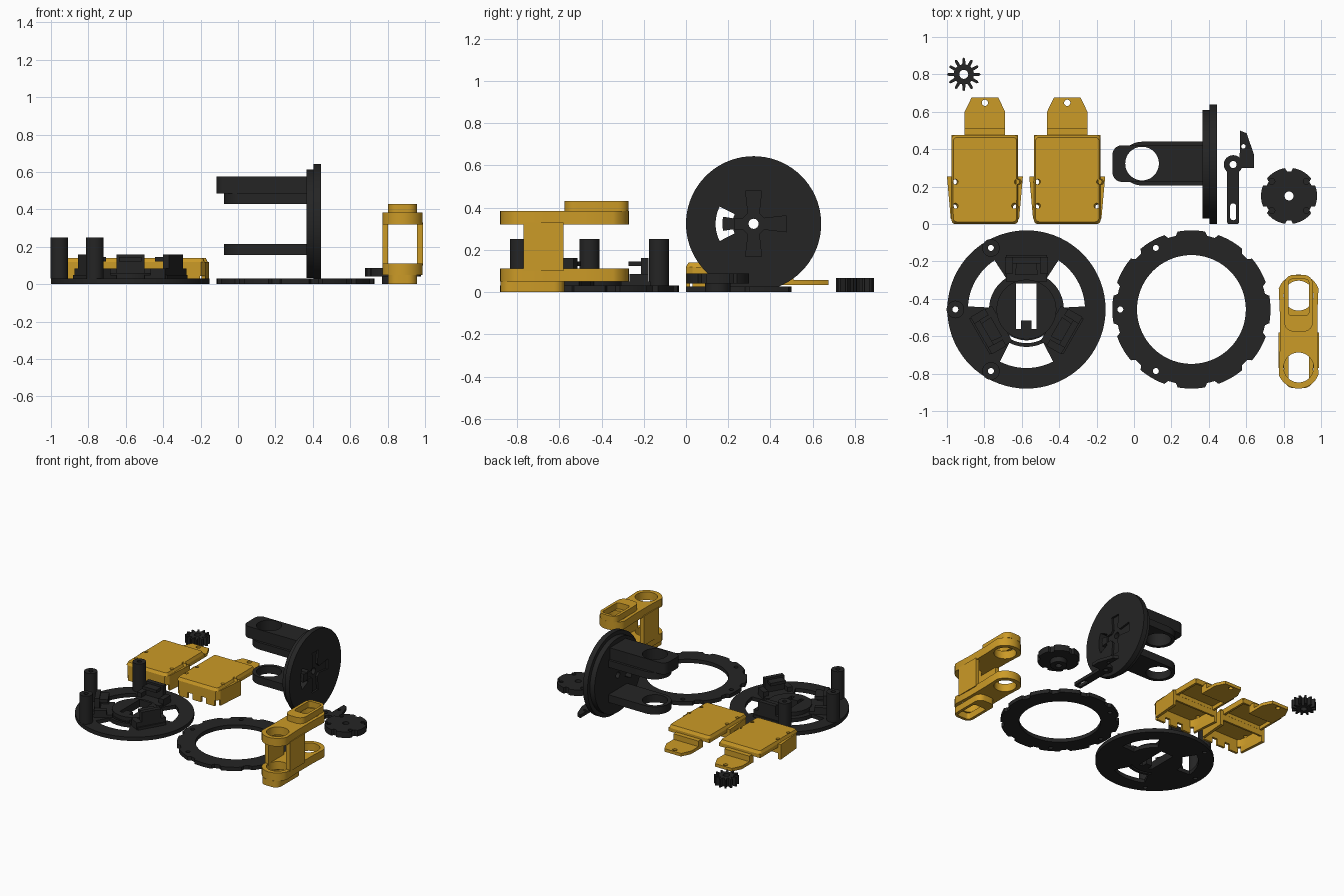
import bpy, bmesh, math
from mathutils import Matrix, Vector

if "Cube" in bpy.data.objects:
    bpy.data.objects.remove(bpy.data.objects["Cube"])

def material(name, rgb):
    m = bpy.data.materials.new(name)
    m.diffuse_color = (*rgb, 1)
    m.use_nodes = True
    m.node_tree.nodes["Principled BSDF"].inputs["Base Color"].default_value = m.diffuse_color
    return m

BLACK = material("black plastic", (0.018, 0.018, 0.018))
GOLD = material("gold plastic", (0.60, 0.325, 0.02))
AXIS_X = Matrix(((0, 0, 1, 0), (1, 0, 0, 0), (0, 1, 0, 0), (0, 0, 0, 1)))

# ---- outline helpers ----
def polar(r, deg, c=(0, 0)):
    a = math.radians(deg)
    return (c[0] + r * math.cos(a), c[1] + r * math.sin(a))

def arc(r, a0, a1, c=(0, 0), n=12):
    return [polar(r, a0 + (a1 - a0) * i / n, c) for i in range(n + 1)]

def circle(r, c=(0, 0), n=48):
    return [polar(r, 360 * i / n, c) for i in range(n)]

def rect(x0, y0, x1, y1):
    return [(x0, y0), (x1, y0), (x1, y1), (x0, y1)]

def rounded(x0, y0, x1, y1, r):
    return (arc(r, 180, 270, (x0 + r, y0 + r), 6) + arc(r, 270, 360, (x1 - r, y0 + r), 6)
            + arc(r, 0, 90, (x1 - r, y1 - r), 6) + arc(r, 90, 180, (x0 + r, y1 - r), 6))

def sector(r0, r1, mid, half):
    return arc(r1, mid - half, mid + half) + arc(r0, mid + half, mid - half)

def mirror(half):
    return half + [(-x, y) for x, y in reversed(half)]

def plate(name, loops, z0, z1, mat, loc=(0, 0, 0), rot=None, top=1.0, pivot=(0, 0)):
    """Extrude an outline with holes from z0 to z1; top scales the upper face."""
    cu = bpy.data.curves.new(name, 'CURVE')
    cu.dimensions, cu.fill_mode, cu.extrude = '2D', 'BOTH', (z1 - z0) / 2
    for loop in loops:
        s = cu.splines.new('POLY')
        s.points.add(len(loop) - 1)
        for p, (x, y) in zip(s.points, loop):
            p.co = (x, y, 0, 1)
        s.use_cyclic_u = True
    tmp = bpy.data.objects.new(name + "_tmp", cu)
    bpy.context.collection.objects.link(tmp)
    deps = bpy.context.evaluated_depsgraph_get()
    me = bpy.data.meshes.new_from_object(tmp.evaluated_get(deps))
    bpy.data.objects.remove(tmp)
    bm = bmesh.new()
    bm.from_mesh(me)
    bmesh.ops.remove_doubles(bm, verts=bm.verts, dist=1e-5)
    for v in bm.verts:
        if v.co.z > 0 and top != 1.0:
            v.co.x = pivot[0] + (v.co.x - pivot[0]) * top
            v.co.y = pivot[1] + (v.co.y - pivot[1]) * top
        v.co.z += (z0 + z1) / 2
    bmesh.ops.recalc_face_normals(bm, faces=bm.faces)
    bm.transform(Matrix.Translation(Vector(loc)) @ (rot or Matrix()))
    bm.to_mesh(me)
    bm.free()
    me.name = name
    me.materials.clear()
    me.materials.append(mat)
    ob = bpy.data.objects.new(name, me)
    bpy.context.collection.objects.link(ob)
    bpy.ops.object.select_all(action='DESELECT')
    ob.select_set(True)
    bpy.context.view_layer.objects.active = ob
    bpy.ops.object.shade_smooth_by_angle(angle=math.radians(30))
    return ob

# ---- pinion gear ----
teeth = []
for i in range(12):
    a = i * 30
    teeth += [polar(0.054, a - 9), polar(0.084, a - 5), polar(0.09, a), polar(0.084, a + 5), polar(0.054, a + 9)]
plate("pinion_gear", [teeth, circle(0.024, n=24)], 0, 0.066, BLACK, (-0.91, 0.80, 0))

# ---- two gold covers ----
def cover(x):
    loc = (x, 0, 0)
    holes = [circle(0.015, c, 16) for c in ((-0.165, 0.225), (-0.165, 0.09), (0.18, 0.225), (0.165, 0.09))]
    outer = mirror([(0.16, 0), (0.183, 0.03), (0.203, 0.255)])
    inner = mirror([(0.148, 0.018), (0.163, 0.04), (0.172, 0.09), (0.178, 0.24)])
    roof = rounded(-0.178, 0, 0.178, 0.475, 0.02)
    plate("cover_roof", [roof] + holes, 0.118, 0.14, GOLD, loc, top=0.95, pivot=(0, 0.235))
    plate("cover_shoulder", [mirror([(0.16, 0), (0.183, 0.03), (0.203, 0.255), (0.18, 0.255)])] + holes,
          0.105, 0.118, GOLD, loc)
    plate("cover_back_rim", [rect(-0.178, 0.255, 0.178, 0.475), rect(-0.16, 0.256, 0.16, 0.46)],
          0.09, 0.118, GOLD, loc)
    plate("cover_skirt", [outer, inner], 0.045, 0.105, GOLD, loc)
    # lower skirt: side walls and front teeth
    for s in (-1, 1):
        plate("cover_side_wall", [[(s * a, b) for a, b in
              ((0.183, 0.03), (0.203, 0.255), (0.178, 0.255), (0.163, 0.04))]], 0, 0.045, GOLD, loc)
        plate("cover_front_tooth", [rect(s * 0.08, 0, s * 0.155, 0.018)], 0, 0.045, GOLD, loc)
    plate("cover_front_tooth", [rect(-0.035, 0, 0.035, 0.018)], 0, 0.045, GOLD, loc)
    # neck and mounting tongue
    plate("cover_neck", [rect(-0.108, 0.455, 0.108, 0.51)], 0.033, 0.10, GOLD, loc)
    plate("cover_tongue", [mirror([(0.108, 0.455), (0.108, 0.60), (0.072, 0.675)]),
                           circle(0.017, (0, 0.648), 16)], 0.033, 0.057, GOLD, loc)

for x in (-0.797, -0.357):
    cover(x)

# ---- spoked base disc with posts and brackets ----
BASE = (-0.575, -0.457, 0)
POSTS = [polar(0.38, a) for a in (120, 180, 240)]
post_holes = [circle(0.016, p, 16) for p in POSTS]
slot = [(-0.055, -0.105), (-0.028, -0.105), (-0.028, -0.06), (0.026, -0.06),
        (0.026, -0.105), (0.055, -0.105), (0.055, 0.14), (-0.055, 0.14)]
plate("base_disc", [circle(0.423, n=72), slot, sector(0.165, 0.18, -90, 33)]
      + [sector(0.2, 0.313, a, 27) for a in (-90, 30, 150)] + post_holes, 0, 0.03, BLACK, BASE)
plate("base_hub", [circle(0.16), slot], 0.03, 0.06, BLACK, BASE)
for p in POSTS:
    plate("post", [circle(0.047, p, 32), circle(0.016, p, 16)], 0.03, 0.25, BLACK, BASE)
for a in (90, 210, 330):
    turn = Matrix.Rotation(math.radians(a), 4, 'Z')
    plate("bracket_wall", [rect(0.245, -0.075, 0.28, 0.075)], 0.03, 0.16, BLACK, BASE, turn)
    plate("bracket_lip", [[(0.185, -0.06), (0.245, -0.055), (0.245, 0.055), (0.185, 0.06)]],
          0.122, 0.145, BLACK, BASE, turn)
    plate("bracket_foot", [rect(0.15, -0.11, 0.29, 0.11)], 0.03, 0.05, BLACK, BASE, turn)
    for s in (-1, 1):
        plate("bracket_ear", [rect(0.19, s * 0.075, 0.28, s * 0.115)], 0.03, 0.085, BLACK, BASE, turn)

# ---- scalloped ring ----
rim = []
for i in range(12):
    a = i * 30
    rim += arc(0.423, a - 10, a + 10, n=5) + arc(0.402, a + 12, a + 18, n=2)
plate("scalloped_ring", [rim, circle(0.291, n=72)] + post_holes, 0, 0.03, BLACK, (0.307, -0.457, 0))

# ---- gold link: two double-ring plates joined by side walls ----
LINK = (0.88, -0.575, 0)
D = 0.192
link_outline = (arc(0.113, 20, 160, (0, D)) + [(-0.1, 0.09), (-0.1, -0.09)]
                + arc(0.113, 200, 340, (0, -D)) + [(0.1, -0.09), (0.1, 0.09)])
link_holes = [circle(0.08, (0, s * D)) for s in (-1, 1)]
for name, z0, z1 in (("link_lower_plate", 0.05, 0.112), ("link_upper_plate", 0.32, 0.383)):
    plate(name, [link_outline] + link_holes, z0, z1, GOLD, LINK)
for s in (-1, 1):
    plate("link_side_wall", [rect(s * 0.077, -0.195, s * 0.108, -0.005)], 0.10, 0.33, GOLD, LINK)
for name, s, z0, z1 in (("link_top_socket", 1, 0.383, 0.43), ("link_bottom_socket", -1, 0, 0.05)):
    y0, y1 = sorted((s * 0.0, s * 0.303))
    h0, h1 = sorted((s * 0.085, s * 0.28))
    plate(name, [rounded(-0.077, y0, 0.077, y1, 0.05), rounded(-0.055, h0, 0.055, h1, 0.02)],
          z0, z1, GOLD, LINK)

# ---- upright wheel with fork ----
WHEEL = (0, 0.32, 0.323)
window = (arc(0.18, 153, 207) + arc(0.10, 207, 195, n=4) + arc(0.148, 193, 167, n=4)
          + arc(0.10, 165, 153, n=4))
cross = [(0.155, 0.038), (0.05, 0.026), (0.026, 0.05), (0.038, 0.155), (-0.038, 0.155), (-0.026, 0.05),
         (-0.05, 0.026), (-0.09, 0.026), (-0.09, -0.026), (-0.05, -0.026), (-0.026, -0.05),
         (-0.038, -0.155), (0.038, -0.155), (0.026, -0.05), (0.05, -0.026), (0.155, -0.038)]
bore = circle(0.024, n=24)
plate("wheel_inner_flange", [circle(0.29, n=72), window, bore], 0.365, 0.405, BLACK, WHEEL, AXIS_X)
plate("wheel_disc", [circle(0.32, n=72), window, bore], 0.405, 0.43, BLACK, WHEEL, AXIS_X)
plate("wheel_face", [circle(0.32, n=72), window, cross], 0.43, 0.445, BLACK, WHEEL, AXIS_X)
ARM = (0.043, 0.323, 0)
arm = arc(0.117, 90, 270, n=24) + [(0.322, -0.117), (0.322, 0.117)]
for name, z0, z1 in (("fork_lower_arm", 0.155, 0.215), ("fork_upper_arm", 0.43, 0.485)):
    plate(name, [arm, circle(0.09)], z0, z1, BLACK, ARM)
plate("fork_top_rail", [arc(0.05, 90, 180, (-0.108, 0.048), 6) + arc(0.05, 180, 270, (-0.108, -0.048), 6)
      + [(0.322, -0.098), (0.322, 0.098)], circle(0.09)], 0.485, 0.575, BLACK, ARM)

# ---- slotted lever ----
LEVER = (0.53, 0, 0)
plate("lever_bar", [rounded(-0.032, 0, 0.032, 0.30, 0.01), rounded(-0.016, 0.02, 0.016, 0.11, 0.015)],
      0, 0.025, BLACK, LEVER)
plate("lever_eye", [circle(0.05, (0, 0.318), 32), circle(0.019, (0, 0.318), 16)], 0, 0.025, BLACK, LEVER)
plate("lever_finger", [[(0.035, 0.30), (0.112, 0.30), (0.112, 0.37), (0.072, 0.485), (0.036, 0.50)],
                       circle(0.012, (0.055, 0.415), 12)], 0, 0.025, BLACK, LEVER)

# ---- notched hub disc ----
HUB = (0.829, 0.15, 0)
edge = []
for i in range(6):
    a = i * 60
    edge += arc(0.15, a - 22, a + 22, n=8) + arc(0.132, a + 25, a + 35, n=2)
studs = [circle(0.016, (sx * 0.092, sy * 0.078), 16) for sx in (-1, 1) for sy in (-1, 1)]
plate("hub_disc", [edge, bore], 0.04, 0.078, BLACK, HUB)
plate("hub_face", [edge, bore] + studs, 0.078, 0.087, BLACK, HUB)
plate("hub_boss", [circle(0.06, n=32), bore], 0, 0.04, BLACK, HUB)
